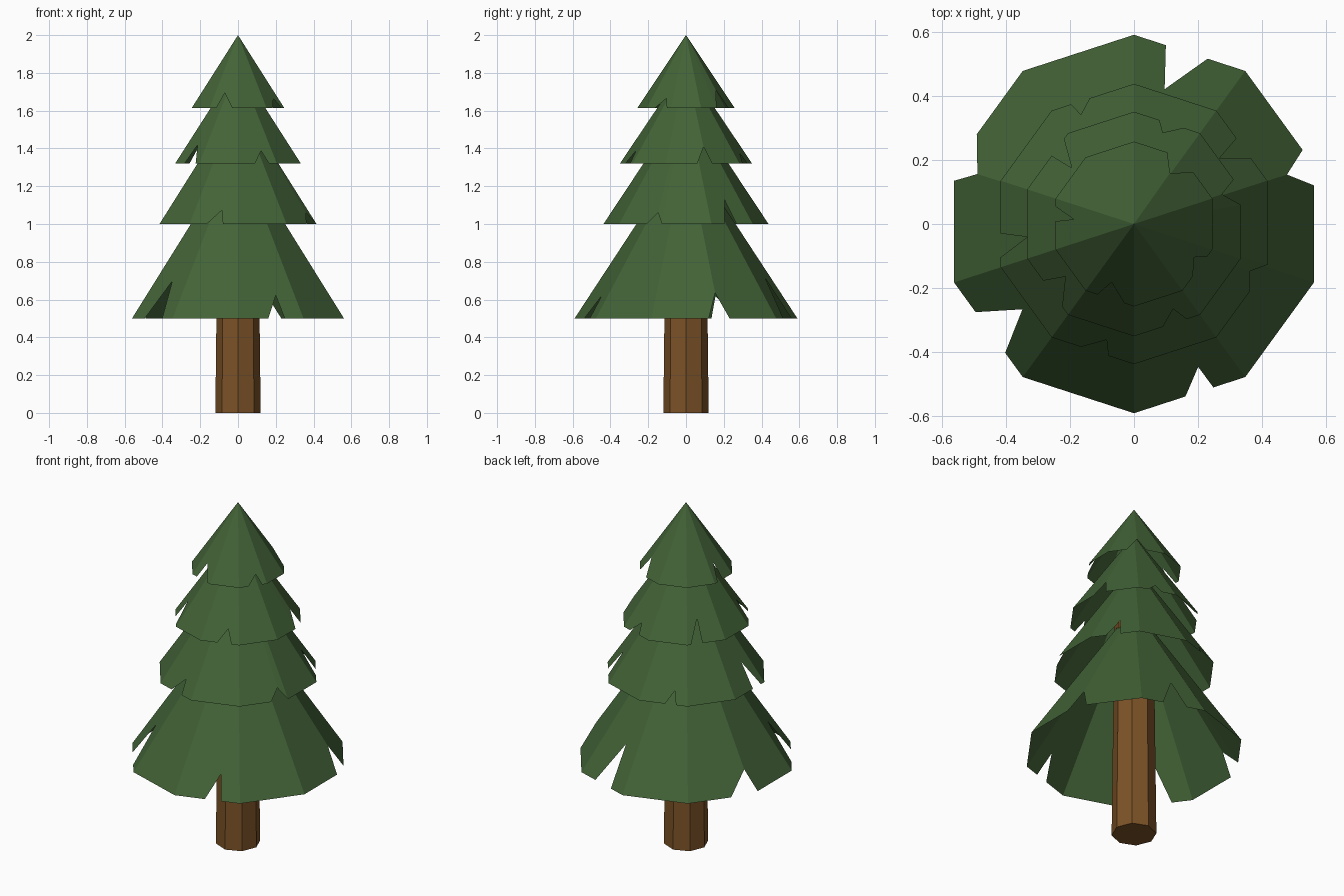
import bpy, bmesh, math

if "Cube" in bpy.data.objects:
    bpy.data.objects.remove(bpy.data.objects["Cube"])

SIDES = 10
STEP = 360 / SIDES


def material(name, rgb):
    m = bpy.data.materials.new(name)
    m.diffuse_color = (*rgb, 1)
    m.use_nodes = True
    m.node_tree.nodes["Principled BSDF"].inputs["Base Color"].default_value = m.diffuse_color
    return m


def finish(bm, name, mat):
    mesh = bpy.data.meshes.new(name)
    bm.to_mesh(mesh)
    bm.free()
    mesh.materials.append(mat)
    obj = bpy.data.objects.new(name, mesh)
    bpy.context.collection.objects.link(obj)
    return obj


def tier(name, radius, base, apex, notches, mat):
    """Open ten-sided cone; notches = (start angle, tip angle, tip fraction, end angle)."""
    rim = [(a, 1.0) for a in (18 + STEP * i for i in range(SIDES))
           if not any(s < a < e for s, _, _, e in notches)]
    for s, t, f, e in notches:
        rim += [(s, 1.0), (t, f), (e, 1.0)]
    rim.sort()
    bm = bmesh.new()
    top = bm.verts.new((0, 0, apex))
    ring = []
    for a, f in rim:
        off = (a + STEP / 2) % STEP - STEP / 2
        r = f * radius * math.cos(math.radians(STEP / 2)) / math.cos(math.radians(off))
        w = math.radians(a)
        ring.append(bm.verts.new((r * math.cos(w), r * math.sin(w), apex - (apex - base) * f)))
    for i, v in enumerate(ring):
        bm.faces.new((v, ring[(i + 1) % len(ring)], top))
    return finish(bm, name, mat)


green = material("needles", (0.055, 0.125, 0.038))
brown = material("bark", (0.2, 0.085, 0.02))

# Trunk: slightly tapered octagon
bm = bmesh.new()
bmesh.ops.create_cone(bm, cap_ends=True, segments=8, radius1=0.12, radius2=0.105, depth=1.3)
bmesh.ops.translate(bm, verts=bm.verts, vec=(0, 0, 0.65))
finish(bm, "trunk", brown)

# Branch tiers, bottom to top
tier("branches_bottom", 0.59, 0.50, 1.40, [
    (12.1, 17.9, 0.85, 23.7), (66, 77.2, 0.765, 79.9), (150.3, 162.3, 0.87, 166.5),
    (209.1, 217.4, 0.78, 225), (286.6, 294.2, 0.865, 295.9)], green)
tier("branches_lower_middle", 0.437, 1.00, 1.66, [
    (29.1, 37.5, 0.805, 39.9), (109.4, 115.9, 0.904, 117.7), (184.1, 186.9, 0.80, 194),
    (246.7, 256.7, 0.89, 259), (330, 337.7, 0.91, 343)], green)
tier("branches_upper_middle", 0.35, 1.32, 1.84, [
    (10.2, 18.7, 0.83, 24), (62.7, 72.5, 0.898, 76.2), (129.5, 138, 0.78, 140.3),
    (212, 217.5, 0.81, 229), (285.7, 294.7, 0.87, 299)], green)
tier("branches_top", 0.257, 1.615, 2.00, [
    (41, 54.8, 0.76, 65), (167.5, 175.5, 0.77, 178),
    (242.6, 249, 0.795, 263), (318.3, 331, 0.87, 336)], green)
